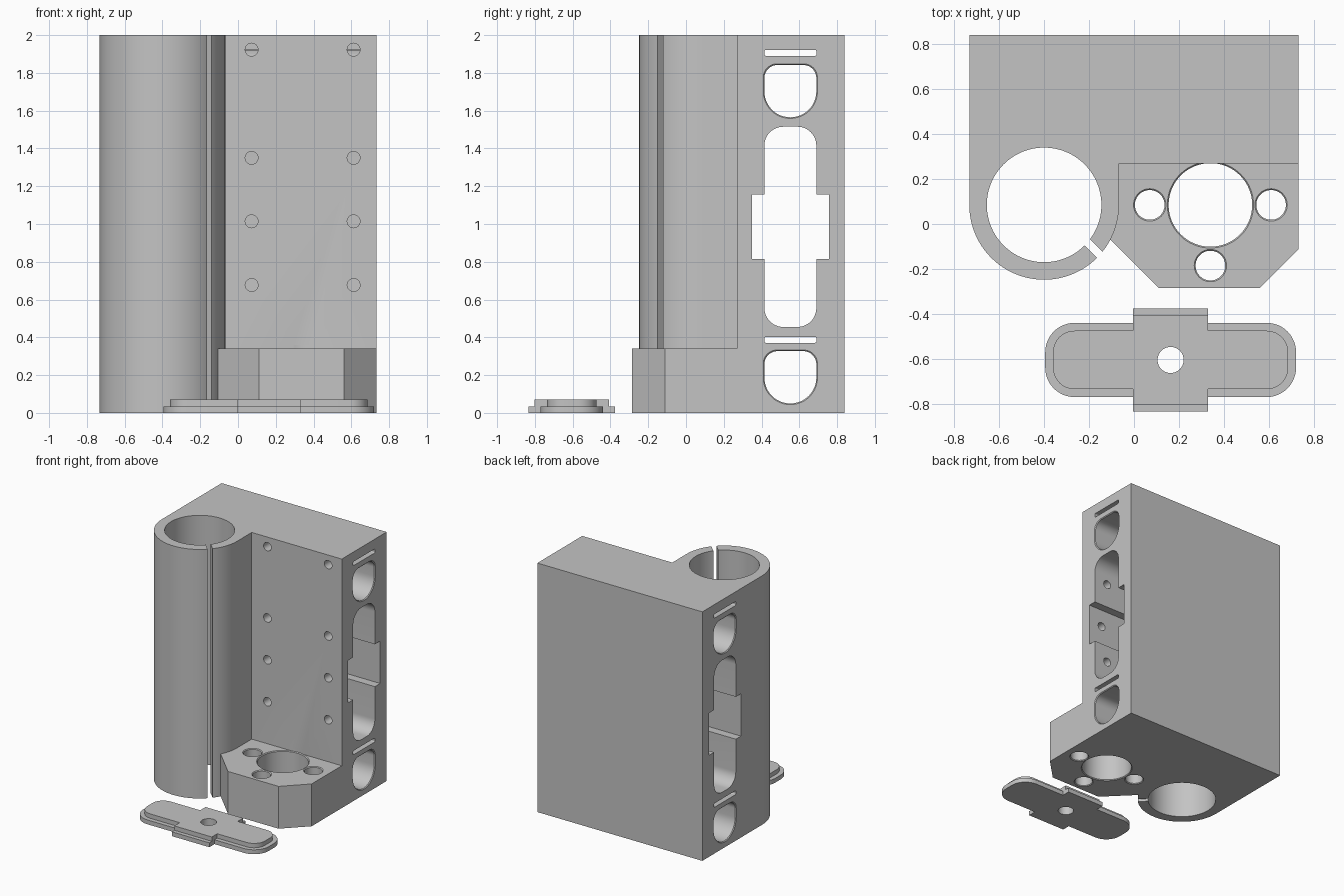
import bpy, bmesh
from math import cos, sin, pi, radians

cube = bpy.data.objects.get("Cube")
if cube:
    bpy.data.objects.remove(cube, do_unlink=True)

grey = bpy.data.materials.new("plain_grey")
grey.use_nodes = True
grey.diffuse_color = (0.55, 0.55, 0.55, 1)
grey.node_tree.nodes["Principled BSDF"].inputs["Base Color"].default_value = (0.55, 0.55, 0.55, 1)

AXES = {"x": lambda u, v, w: (w, u, v),
        "y": lambda u, v, w: (u, w, v),
        "z": lambda u, v, w: (u, v, w)}


def arc(cx, cy, r, a0, a1, n):
    return [(cx + r * cos(a0 + (a1 - a0) * i / n), cy + r * sin(a0 + (a1 - a0) * i / n))
            for i in range(n + 1)]


def circle(cx, cy, r, n=64):
    return arc(cx, cy, r, 0, 2 * pi, n)[:-1]


def rounded(u0, u1, v0, v1, r_low, r_top=None, n=12):
    """Rounded rectangle with separate radii for its low and top corners."""
    t = r_low if r_top is None else r_top
    corners = [(u1 - t, v1 - t, t), (u0 + t, v1 - t, t),
               (u0 + r_low, v0 + r_low, r_low), (u1 - r_low, v0 + r_low, r_low)]
    return [p for k, (cu, cv, r) in enumerate(corners)
            for p in arc(cu, cv, r, k * pi / 2, (k + 1) * pi / 2, n)]


def box(u0, u1, v0, v1):
    return [(u0, v0), (u1, v0), (u1, v1), (u0, v1)]


def prism(name, pts, axis, lo, hi, flare=0):
    """Extrude an outline; a flare widens both mouths into a small chamfer."""
    us, vs = [p[0] for p in pts], [p[1] for p in pts]
    cu, cv = (min(us) + max(us)) / 2, (min(vs) + max(vs)) / 2
    rings = [(lo, 1), (hi, 1)]
    if flare:
        s = 1 + 2 * flare / (max(us) - min(us))
        rings = [(lo - 0.02, s), (lo, s), (lo + flare, 1), (hi - flare, 1), (hi, s), (hi + 0.02, s)]
    bm = bmesh.new()
    loops = [[bm.verts.new(AXES[axis](cu + (u - cu) * s, cv + (v - cv) * s, w)) for u, v in pts]
             for w, s in rings]
    n = len(pts)
    bm.faces.new(loops[0])
    bm.faces.new(loops[-1])
    for a, b in zip(loops, loops[1:]):
        for i in range(n):
            bm.faces.new((a[i], a[(i + 1) % n], b[(i + 1) % n], b[i]))
    bmesh.ops.remove_doubles(bm, verts=bm.verts, dist=1e-5)
    bmesh.ops.recalc_face_normals(bm, faces=bm.faces)
    mesh = bpy.data.meshes.new(name)
    bm.to_mesh(mesh)
    bm.free()
    mesh.materials.append(grey)
    obj = bpy.data.objects.new(name, mesh)
    bpy.context.collection.objects.link(obj)
    return obj


def combine(target, tool, operation="DIFFERENCE"):
    mod = target.modifiers.new("join_or_cut", "BOOLEAN")
    mod.operation, mod.solver, mod.object = operation, "EXACT", tool
    bpy.context.view_layer.update()
    result = bpy.data.meshes.new_from_object(
        target.evaluated_get(bpy.context.evaluated_depsgraph_get()))
    target.modifiers.clear()
    target.data = result
    bpy.data.objects.remove(tool, do_unlink=True)


def finish(obj):
    obj.data.materials.clear()
    obj.data.materials.append(grey)
    for p in obj.data.polygons:
        p.material_index = 0
    bpy.ops.object.select_all(action="DESELECT")
    obj.select_set(True)
    bpy.context.view_layer.objects.active = obj
    bpy.ops.object.shade_smooth_by_angle(angle=radians(30))


# Upright block with the clamp tube growing out of its front
W, BACK, FRONT, TX, TY, TR = 0.733, 0.84, 0.27, -0.4, 0.085, 0.333
outline = [(-W, BACK)] + arc(TX, TY, TR, pi, 2 * pi, 48) + [(TX + TR, FRONT), (W, FRONT), (W, BACK)]
body = prism("carriage_body", outline, "z", 0, 2)

# Chamfered mounting foot
foot = [(-0.13, 0.4), (-0.13, -0.045), (0.11, -0.285), (0.56, -0.285), (W, -0.112), (W, 0.4)]
combine(body, prism("foot", foot, "z", 0, 0.34), "UNION")

# Tube bore and diagonal clamping slit
combine(body, prism("bore", circle(TX, TY, 0.255, 96), "z", -0.1, 2.1))
d = 0.5 ** 0.5
slit = [(TX + d * (a + b), TY + d * (b - a)) for a, b in box(0.15, 0.45, 0, 0.037)]
combine(body, prism("slit", slit, "z", -0.1, 2.1))

# Vertical holes through the foot
for x, y, r in [(0.34, TY, 0.186), (0.07, TY, 0.066), (0.61, TY, 0.066), (0.34, -0.185, 0.066)]:
    combine(body, prism("foot_hole", circle(x, y, r), "z", 0, 0.34, 0.006))

# Sideways openings: two belt windows, two tie slots, one long stepped window
Y0, Y1 = 0.415, 0.69
for z in (0.05, 1.565):
    window = rounded(Y0, Y1, z, z + 0.277, 0.137, 0.07)
    combine(body, prism("belt_window", window, "x", -W, W, 0.006))
for z in (0.371, 1.89):
    combine(body, prism("tie_slot", rounded(Y0, Y1, z, z + 0.032, 0.008), "x", -1, 1))
combine(body, prism("long_window", rounded(Y0, Y1, 0.455, 1.515, 0.1), "x", -1, 1))
combine(body, prism("bearing_window", box(0.35, 0.757, 0.815, 1.155), "x", -1, 1))

# Screw holes in the front wall
for x in (0.072, 0.612):
    for z in (0.677, 1.014, 1.35, 1.923):
        combine(body, prism("screw_hole", circle(x, z, 0.034, 32), "y", 0.2, 0.45))
finish(body)

# Loose two-step cover plate with a cross tab and a centre hole
CX, CY = 0.163, -0.605


def cross(name, half_x, half_y, tab_y, r, lo, hi):
    plate = prism(name, rounded(CX - half_x, CX + half_x, CY - half_y, CY + half_y, r), "z", lo, hi)
    tab = prism("tab", box(CX - 0.167, CX + 0.167, CY - tab_y, CY + tab_y), "z", lo, hi)
    combine(plate, tab, "UNION")
    return plate


plate = cross("cover_plate", 0.558, 0.165, 0.23, 0.13, 0, 0.035)
combine(plate, cross("upper_step", 0.523, 0.13, 0.198, 0.095, 0.035, 0.07), "UNION")
combine(plate, prism("plate_hole", circle(CX, CY, 0.058), "z", -0.1, 0.2))
finish(plate)
